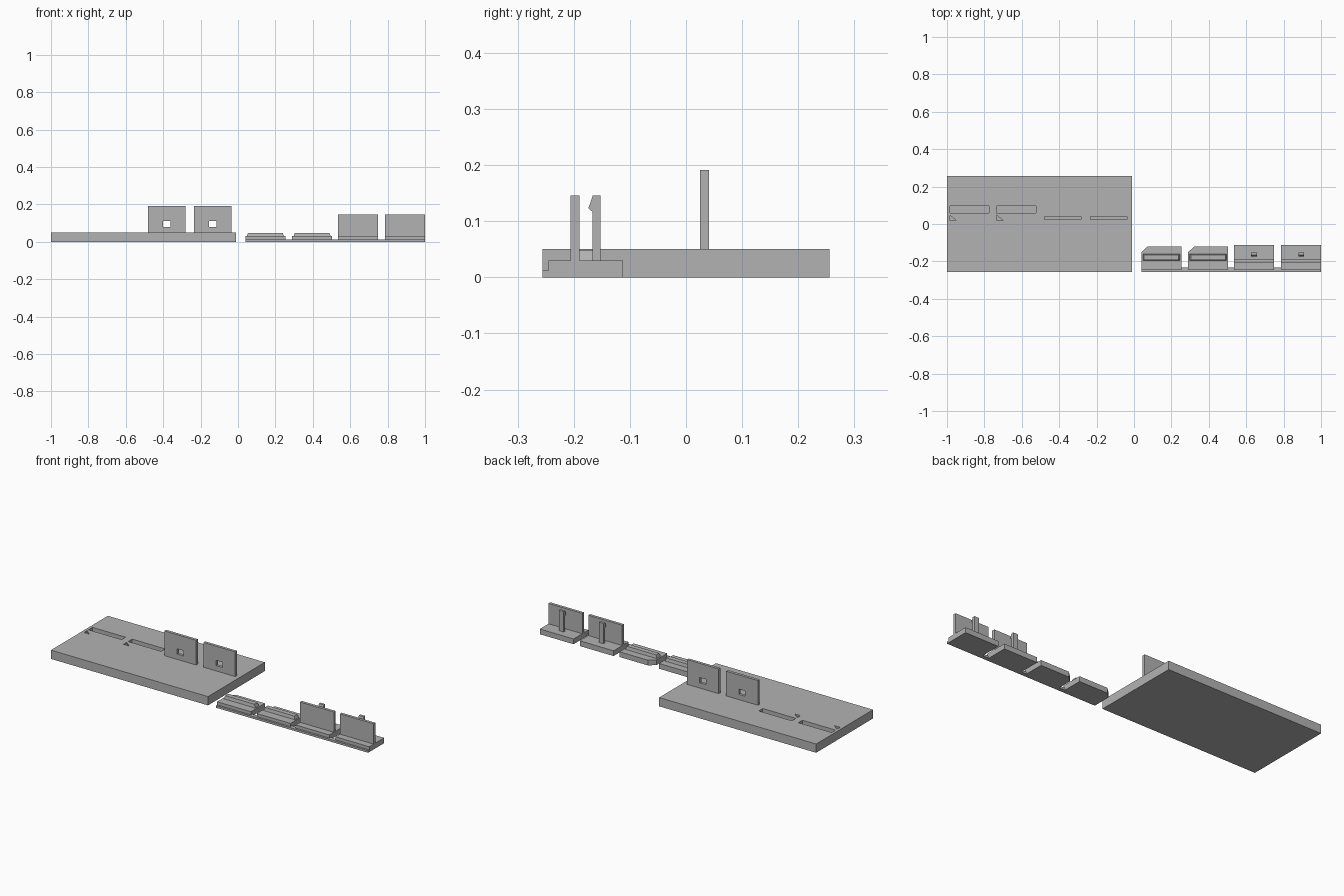
import bpy, bmesh
from mathutils import Vector

cube = bpy.data.objects.get("Cube")
if cube:
    bpy.data.objects.remove(cube, do_unlink=True)

GREY = (0.45, 0.45, 0.45, 1)
mat = bpy.data.materials.new("plain grey")
mat.use_nodes = True
mat.diffuse_color = GREY
mat.node_tree.nodes["Principled BSDF"].inputs["Base Color"].default_value = GREY


def prism(name, points, direction):
    """Extrude a flat outline along a direction."""
    bm = bmesh.new()
    face = bm.faces.new([bm.verts.new(p) for p in points])
    new = bmesh.ops.extrude_face_region(bm, geom=[face])["geom"]
    verts = [v for v in new if isinstance(v, bmesh.types.BMVert)]
    bmesh.ops.translate(bm, verts=verts, vec=Vector(direction))
    bmesh.ops.recalc_face_normals(bm, faces=bm.faces)
    mesh = bpy.data.meshes.new(name)
    bm.to_mesh(mesh)
    bm.free()
    mesh.materials.append(mat)
    obj = bpy.data.objects.new(name, mesh)
    bpy.context.collection.objects.link(obj)
    return obj


def box(name, x, y, z):
    pts = [(x[0], y[0], z[0]), (x[1], y[0], z[0]), (x[1], y[1], z[0]), (x[0], y[1], z[0])]
    return prism(name, pts, (0, 0, z[1] - z[0]))


def cut(obj, cutter):
    cutter.hide_render = True
    mod = obj.modifiers.new("cut", 'BOOLEAN')
    mod.operation = 'DIFFERENCE'
    mod.solver = 'EXACT'
    mod.object = cutter
    bpy.context.view_layer.objects.active = obj
    bpy.ops.object.modifier_apply(modifier=mod.name)
    bpy.data.objects.remove(cutter, do_unlink=True)


TOP = 0.05        # top of the test plate
FRONT, BACK = -0.256, 0.256
WIDTH = 0.213     # width of each small part

# Test plate with two sockets and their corner markers
plate = box("test_plate", (-1, -0.01), (FRONT, BACK), (0, TOP))
for x in (-0.984, -0.734):
    cut(plate, box("socket_cutter", (x, x + 0.209), (0.059, 0.095), (0.02, 0.07)))
    marker = [(x, 0.018, 0.04), (x + 0.035, 0.018, 0.04), (x, 0.047, 0.04)]
    cut(plate, prism("marker_cutter", marker, (0, 0, 0.03)))

# Upright panels with a square catch window
for i, x in enumerate((-0.482, -0.235), 1):
    panel = box(f"upright_panel_{i}", (x, x + 0.2), (0.025, 0.041), (TOP - 0.002, 0.191))
    mid = x + 0.1
    cut(panel, box("window_cutter", (mid - 0.02, mid + 0.02), (0, 0.1), (0.08, 0.11)))

# Thin strip joining the small parts
box("joining_strip", (0.04, 1), (FRONT, -0.233), (0, 0.012))

# Plug parts: base with one clipped corner and a tapered plug on top
for i, x in enumerate((0.04, 0.29), 1):
    r = x + WIDTH
    outline = [(x, -0.245, 0), (r, -0.245, 0), (r, -0.12, 0),
               (x + 0.033, -0.12, 0), (x, -0.15, 0)]
    prism(f"plug_base_{i}", outline, (0, 0, 0.03))
    plug = box(f"tapered_plug_{i}", (x + 0.007, r - 0.007), (-0.196, -0.161), (0.029, 0.048))
    centre = Vector((x + WIDTH / 2, -0.1785, 0))
    for v in plug.data.vertices:
        if v.co.z > 0.04:
            v.co.x -= 0.007 if v.co.x > centre.x else -0.007
            v.co.y -= 0.004 if v.co.y > centre.y else -0.004

# Clip parts: base, front panel and hooked catch behind it
for i, x in enumerate((0.535, 0.787), 1):
    r = x + WIDTH
    box(f"clip_base_{i}", (x, r), (-0.245, -0.112), (0, 0.03))
    box(f"clip_panel_{i}", (x, r), (-0.206, -0.19), (0.029, 0.146))
    left = x + WIDTH / 2 - 0.015
    hook = [(-0.167, 0.029), (-0.167, 0.117), (-0.174, 0.123),
            (-0.166, 0.146), (-0.152, 0.146), (-0.152, 0.029)]
    prism(f"clip_hook_{i}", [(left, y, z) for y, z in hook], (0.03, 0, 0))
